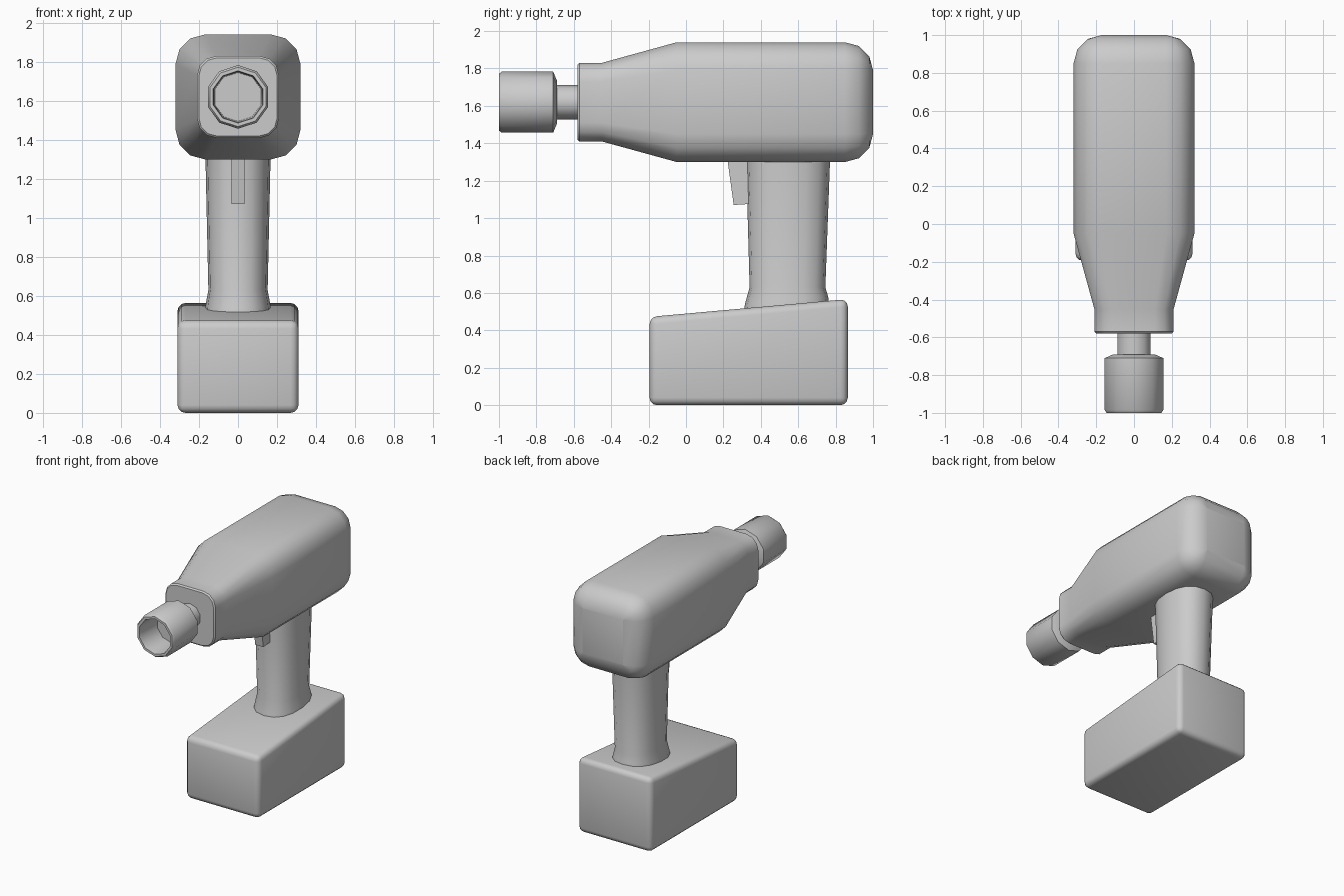
import bpy, bmesh, math

if "Cube" in bpy.data.objects:
    bpy.data.objects.remove(bpy.data.objects["Cube"])

CZ = 1.62  # height of the drill axis


def finish(name, bm, angle=35):
    bmesh.ops.recalc_face_normals(bm, faces=bm.faces)
    mesh = bpy.data.meshes.new(name)
    bm.to_mesh(mesh)
    bm.free()
    obj = bpy.data.objects.new(name, mesh)
    bpy.context.collection.objects.link(obj)
    bpy.ops.object.select_all(action='DESELECT')
    obj.select_set(True)
    bpy.context.view_layer.objects.active = obj
    bpy.ops.object.shade_smooth_by_angle(angle=math.radians(angle))
    return obj


def loft(name, rings, angle=35):
    """Skin a list of equal-length point rings and cap both ends."""
    bm = bmesh.new()
    loops = [[bm.verts.new(p) for p in ring] for ring in rings]
    n = len(loops[0])
    for a, b in zip(loops, loops[1:]):
        for i in range(n):
            j = (i + 1) % n
            bm.faces.new((a[i], a[j], b[j], b[i]))
    bm.faces.new(loops[0])
    bm.faces.new(loops[-1])
    return finish(name, bm, angle)


def rounded_square(y, flat, radius, steps=3):
    pts = []
    for sx, sz, start in ((1, 1, 0), (-1, 1, 90), (-1, -1, 180), (1, -1, 270)):
        for k in range(steps + 1):
            a = math.radians(start + 90 * k / steps)
            pts.append((sx * flat + radius * math.cos(a), y,
                        CZ + sz * flat + radius * math.sin(a)))
    return pts


def prism(name, profile, half_width, bevel=0.0):
    """Extrude a (y, z) side profile across x."""
    bm = bmesh.new()
    left, right = ([bm.verts.new((s * half_width, y, z)) for y, z in profile]
                   for s in (-1, 1))
    n = len(profile)
    bm.faces.new(left)
    bm.faces.new(right)
    for i in range(n):
        j = (i + 1) % n
        bm.faces.new((left[i], left[j], right[j], right[i]))
    if bevel:
        bmesh.ops.recalc_face_normals(bm, faces=bm.faces)
        bmesh.ops.bevel(bm, geom=bm.edges[:], offset=bevel, segments=3,
                        profile=0.5, affect='EDGES')
    return finish(name, bm)


# Motor housing: tapered nose, straight body, spherically rounded rear
body = [rounded_square(-0.58, 0.11, 0.09), rounded_square(-0.57, 0.11, 0.10),
        rounded_square(-0.45, 0.11, 0.10), rounded_square(-0.05, 0.17, 0.15)]
for k in range(4):
    a = math.radians(90 * k / 3)
    body.append(rounded_square(0.85 + 0.15 * math.sin(a), 0.17,
                               max(0.15 * math.cos(a), 0.001)))
loft("motor_housing", body)

# Chuck with shaft and hollow front, ten-sided lathe
profile = [(-0.50, 0.092), (-0.69, 0.092), (-0.69, 0.115), (-0.71, 0.163),
           (-0.985, 0.163), (-1.0, 0.152), (-1.0, 0.134), (-0.98, 0.13),
           (-0.80, 0.125)]
loft("chuck", [[(r * math.sin(math.tau * i / 10), y,
                 CZ + r * math.cos(math.tau * i / 10)) for i in range(10)]
               for y, r in profile], 40)


# Handle: rounded oval, flared at the foot which follows the battery slope
def oval(z, y0, y1, half_x, slope=0.0, n=16):
    pts = []
    for i in range(n):
        a = math.tau * i / n
        c, s = (math.copysign(abs(v) ** 0.85, v)
                for v in (math.cos(a), math.sin(a)))
        y = (y0 + y1) / 2 + c * (y1 - y0) / 2
        pts.append((half_x * s, y, z + slope * (y - y0)))
    return pts


loft("handle", [oval(0.50, 0.31, 0.765, 0.168, 0.09),
                oval(0.54, 0.315, 0.76, 0.165, 0.09),
                oval(0.63, 0.34, 0.745, 0.152),
                oval(1.36, 0.32, 0.772, 0.168)])

# Trigger
prism("trigger", [(0.215, 1.36), (0.255, 1.07), (0.40, 1.08), (0.40, 1.36)], 0.034)

# Battery pack with sloping top
prism("battery", [(-0.195, 0), (0.865, 0), (0.865, 0.567), (-0.195, 0.472)],
      0.31, 0.04)
